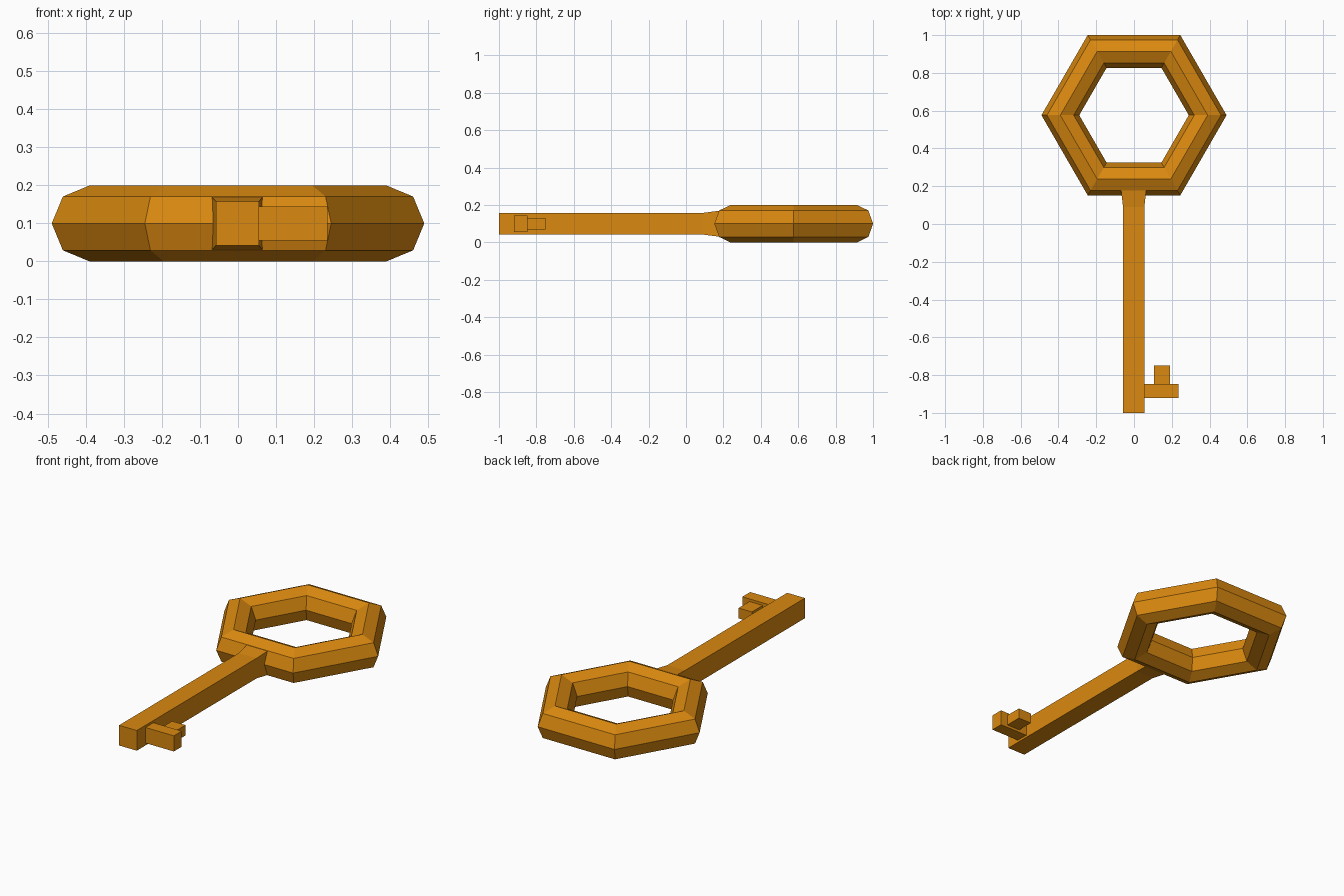
import bpy, bmesh

if "Cube" in bpy.data.objects:
    bpy.data.objects.remove(bpy.data.objects["Cube"])

gold = bpy.data.materials.new("gold")
gold.diffuse_color = (0.7, 0.25, 0.005, 1)
gold.use_nodes = True
gold.node_tree.nodes["Principled BSDF"].inputs["Base Color"].default_value = gold.diffuse_color


def prism(name, sections):
    """Loft rectangles along y; each section is (y, x0, x1, z0, z1)."""
    bm = bmesh.new()
    rings = [[bm.verts.new(p) for p in
              ((x0, y, z0), (x1, y, z0), (x1, y, z1), (x0, y, z1))]
             for y, x0, x1, z0, z1 in sections]
    for a, b in zip(rings, rings[1:]):
        for i in range(4):
            j = (i + 1) % 4
            bm.faces.new((a[i], a[j], b[j], b[i]))
    bm.faces.new(rings[0])
    bm.faces.new(rings[-1])
    bmesh.ops.recalc_face_normals(bm, faces=bm.faces)
    mesh = bpy.data.meshes.new(name)
    bm.to_mesh(mesh)
    bm.free()
    ob = bpy.data.objects.new(name, mesh)
    bpy.context.collection.objects.link(ob)
    ob.data.materials.append(gold)
    return ob


# Hexagonal bow with an octagonal cross-section
bpy.ops.mesh.primitive_torus_add(major_segments=6, minor_segments=8,
                                 major_radius=0.39, minor_radius=0.1,
                                 location=(0, 0.576, 0.1))
bow = bpy.context.object
bow.name = "bow"
bow.data.materials.append(gold)

# Square shaft, flaring where it joins the bow
prism("shaft", [(-1.0, -0.058, 0.055, 0.042, 0.158),
                (0.09, -0.058, 0.055, 0.042, 0.158),
                (0.185, -0.069, 0.065, 0.03, 0.17)])

# Bit and its single tooth
prism("bit", [(-0.92, 0.05, 0.235, 0.055, 0.145),
              (-0.848, 0.05, 0.235, 0.055, 0.145)])
prism("tooth", [(-0.85, 0.105, 0.19, 0.07, 0.13),
                (-0.75, 0.105, 0.19, 0.07, 0.13)])
